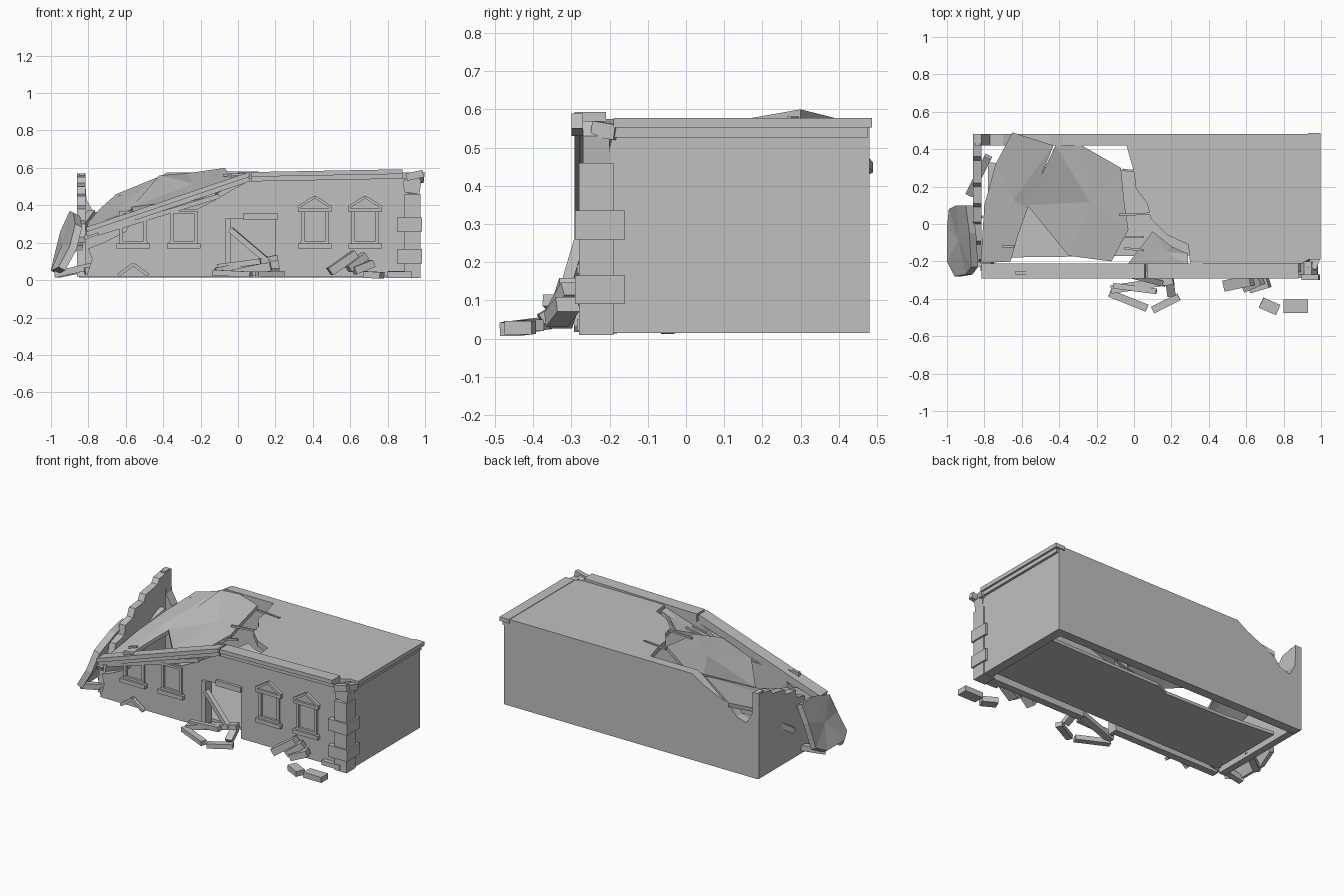
import bpy
import bmesh
from mathutils import Matrix, Vector

default_cube = bpy.data.objects.get("Cube")
if default_cube:
    bpy.data.objects.remove(default_cube, do_unlink=True)

concrete = bpy.data.materials.new("grey_concrete")
concrete.use_nodes = True
grey = (0.53, 0.53, 0.53, 1)
concrete.diffuse_color = grey
concrete.node_tree.nodes["Principled BSDF"].inputs["Base Color"].default_value = grey


def finish(name, mesh_builder):
    """Turn a bmesh into a flat shaded object."""
    bmesh.ops.recalc_face_normals(mesh_builder, faces=mesh_builder.faces)
    mesh = bpy.data.meshes.new(name)
    mesh_builder.to_mesh(mesh)
    mesh_builder.free()
    mesh.materials.append(concrete)
    part = bpy.data.objects.new(name, mesh)
    bpy.context.collection.objects.link(part)
    return part


def prism(name, axis, start, end, outline):
    """Extrude a flat outline along one axis."""
    def place(point, depth):
        coords = list(point)
        coords.insert("xyz".index(axis), depth)
        return coords
    builder = bmesh.new()
    face = builder.faces.new([builder.verts.new(place(p, start)) for p in outline])
    extruded = bmesh.ops.extrude_face_region(builder, geom=[face], use_keep_orig=True)
    shift = Vector(place((0, 0), end - start))
    moved = [g for g in extruded["geom"] if isinstance(g, bmesh.types.BMVert)]
    bmesh.ops.translate(builder, verts=moved, vec=shift)
    return finish(name, builder)


def box(name, x, y, z):
    """Box from three (low, high) ranges."""
    outline = [(x[0], z[0]), (x[1], z[0]), (x[1], z[1]), (x[0], z[1])]
    return prism(name, "y", y[0], y[1], outline)


def beam(name, start, end, width, height):
    """Square bar between two points."""
    start, end = Vector(start), Vector(end)
    along = end - start
    turn = along.to_track_quat("X", "Z").to_matrix().to_4x4()
    size = Matrix.Diagonal((along.length, width, height, 1))
    builder = bmesh.new()
    bmesh.ops.create_cube(builder, size=1,
                          matrix=Matrix.Translation((start + end) / 2) @ turn @ size)
    return finish(name, builder)


def slab(name, outline, thickness, drop=(0, 0, -1)):
    """Broken plate, fanned around its centre."""
    points = [Vector(p) for p in outline]
    down = Vector(drop) * thickness
    middle = sum(points, Vector()) / len(points)
    builder = bmesh.new()
    layers = []
    for offset in (Vector(), down):
        ring = [builder.verts.new(p + offset) for p in points]
        centre = builder.verts.new(middle + offset)
        for a, b in zip(ring, ring[1:] + ring[:1]):
            builder.faces.new((a, b, centre))
        layers.append(ring)
    top, low = layers
    for i in range(len(top)):
        builder.faces.new((top[i - 1], top[i], low[i], low[i - 1]))
    return finish(name, builder)


# Broken shell walls
prism("front_wall", "y", -.257, -.21, [
    (-.81, .02), (-.05, .02), (-.05, .33), (.04, .33), (.05, .35), (.2, .35), (.2, .02),
    (.95, .02), (.95, .46), (.88, .55), (.06, .53), (-.02, .49), (-.12, .43), (-.22, .38),
    (-.5, .37), (-.55, .36), (-.6, .26), (-.72, .2), (-.8, .17), (-.78, .11)])
prism("back_wall", "y", .42, .48, [
    (-.85, .015), (.97, .015), (.97, .575), (-.38, .575), (-.45, .53), (-.56, .48), (-.64, .45),
    (-.7, .38), (-.77, .36), (-.81, .43), (-.82, .57), (-.85, .57)])
prism("left_wall", "x", -.86, -.815, [
    (.48, .02), (.48, .57), (.36, .55), (.34, .52), (.22, .5), (.2, .46), (.11, .45),
    (.09, .4), (.01, .38), (0, .32), (-.09, .3), (-.11, .23), (-.19, .2), (-.21, .02)])
prism("right_wall", "x", .91, .97, [
    (-.27, .015), (.42, .015), (.42, .54), (-.19, .54), (-.2, .5), (-.27, .46)])

# Ground floor, short of the front and back walls
prism("floor", "z", .025, .045, [
    (-.78, -.18), (.91, -.16), (.91, .34), (.1, .33), (0, .29), (-.45, .3), (-.78, .33)])

# Roof and its collapsed plates
prism("roof", "z", .54, .575, [
    (-.04, .42), (0, .28), (.01, .19), (.07, .11), (.09, .03), (.18, -.06), (.29, -.11),
    (.3, -.21), (.9, -.21), (.98, -.16), (.98, .47), (-.04, .47)])
slab("collapsed_roof_middle", [
    (-.57, .1, .39), (-.42, .42, .56), (-.28, .42, .57), (-.07, .3, .6), (-.05, .1, .565),
    (-.03, -.03, .545), (-.12, -.2, .48), (-.35, -.17, .42)], .025)
slab("collapsed_roof_left", [
    (-.82, -.21, .24), (-.8, .1, .31), (-.74, .32, .38), (-.65, .49, .46), (-.43, .42, .55),
    (-.52, .2, .44), (-.57, .08, .38), (-.62, -.06, .34), (-.66, -.2, .3)], .025)
slab("roof_fragment", [
    (-.03, -.21, .46), (.1, -.04, .53), (.2, -.12, .55), (.29, -.16, .56),
    (.29, -.22, .56)], .025)

# Reinforcing rods at the torn edges
for tail, tip in [
        ((-.06, .29, .575), (.11, .27, .575)), ((-.08, .05, .56), (.09, .055, .57)),
        ((-.05, -.07, .53), (.05, -.07, .55)), ((-.05, -.13, .52), (.05, -.14, .53)),
        ((-.7, -.12, .32), (-.64, -.12, .34))]:
    beam("reinforcing_rod", tail, tip, .012, .012)

# Two layered cornices, sagging on the left of the front
for layer, reach in ((0, 0), (.025, .012)):
    middle = -.245 - reach / 2
    beam("front_cornice", (.07, middle, .54 + layer), (.88, middle, .555 + layer),
         .07 + reach, .025)
    beam("sagging_cornice", (-.81, middle, .245 + layer), (.06, middle, .54 + layer),
         .07 + reach, .025)
    box("right_cornice", (.93, .985 + reach), (-.19, .475 + reach), (.527 + layer, .553 + layer))
beam("cornice_splinter", (-.75, -.25, .25), (-.1, -.24, .45), .05, .025)

# Corner pier with alternating blocks
box("corner_pier", (.89, .975), (-.28, -.19), (.01, .46))
for low, high in ((.09, .165), (.26, .335)):
    box("corner_block", (.85, .985), (-.29, -.16), (low, high))
prism("corner_cap", "y", -.27, -.2, [
    (.89, .47), (.97, .46), (.98, .53), (.95, .57), (.91, .56), (.88, .52)])
beam("corner_bracket", (.9, -.285, .55), (.99, -.285, .57), .03, .04)
beam("corner_fragment", (.95, -.24, .55), (.97, -.18, .54), .05, .04)

# Framed windows, the right pair with pediments
for x, pediment in ((-.56, False), (-.29, False), (.41, True), (.68, True)):
    box("window_sill", (x - .09, x + .09), (-.285, -.25), (.17, .195))
    box("window_sill_bracket", (x - .075, x + .075), (-.272, -.25), (.195, .21))
    for side in (-1, 1):
        edges = sorted((x + side * .055, x + side * .073))
        box("window_jamb", edges, (-.27, -.25), (.2, .37))
    if pediment:
        box("window_lintel", (x - .09, x + .09), (-.28, -.25), (.365, .385))
        prism("window_pediment", "y", -.266, -.25, [
            (x - .08, .385), (x + .08, .385), (x, .445)])
        for side in (-1, 1):
            beam("pediment_rake", (x + side * .09, -.27, .388), (x, -.27, .445), .02, .015)
    else:
        box("window_lintel", (x - .073, x + .073), (-.27, -.25), (.355, .37))

# Doorway frame with collapsed timbers
box("door_jamb", (-.07, -.04), (-.275, -.21), (.02, .33))
box("door_lintel", (.03, .21), (-.275, -.21), (.325, .36))
beam("leaning_door_beam", (-.04, -.27, .27), (.16, -.32, .1), .03, .03)
for start, end, width in [
        ((-.12, -.35, .05), (.21, -.3, .12), .045), ((-.13, -.37, .04), (.07, -.45, .03), .04),
        ((.1, -.46, .03), (.24, -.39, .035), .04), ((-.11, -.33, .07), (.12, -.36, .1), .03),
        ((.19, -.3, .1), (.2, -.38, .05), .045)]:
    beam("fallen_door_beam", start, end, width, .03)

# Broken pediment on the ground
for side in (-1, 1):
    beam("fallen_pediment", (-.56 + side * .08, -.28, .025), (-.56, -.28, .085), .025, .018)

# Rubble by the right windows and loose bricks
for start, end, width, height in [
        ((.49, -.33, .045), (.63, -.3, .14), .06, .045),
        ((.59, -.34, .06), (.68, -.3, .13), .05, .04),
        ((.62, -.34, .05), (.72, -.31, .09), .06, .04),
        ((.68, -.42, .03), (.77, -.46, .025), .06, .035),
        ((.8, -.44, .028), (.93, -.44, .028), .07, .035),
        ((.8, -.27, .035), (.93, -.27, .035), .03, .03)]:
    beam("loose_brick", start, end, width, height)

# Torn slab leaning on the left end, with debris below
slab("leaning_wall_slab", [
    (-.9, .1, .37), (-.88, -.05, .36), (-.87, -.23, .3), (-.9, -.27, .18),
    (-.96, -.28, .07), (-1, -.2, .05), (-1, -.02, .05), (-.99, .08, .1), (-.95, .1, .26)],
    .045, (.8, 0, -.4))
for start, end in [
        ((-.98, -.2, .03), (-.76, -.21, .08)), ((-.97, -.05, .03), (-.82, .05, .06)),
        ((-.88, .16, .22), (-.78, .36, .36)), ((-.82, -.23, .05), (-.75, -.22, .06)),
        ((-.85, -.2, .17), (-.85, -.12, .2))]:
    beam("left_debris", start, end, .04, .035)
